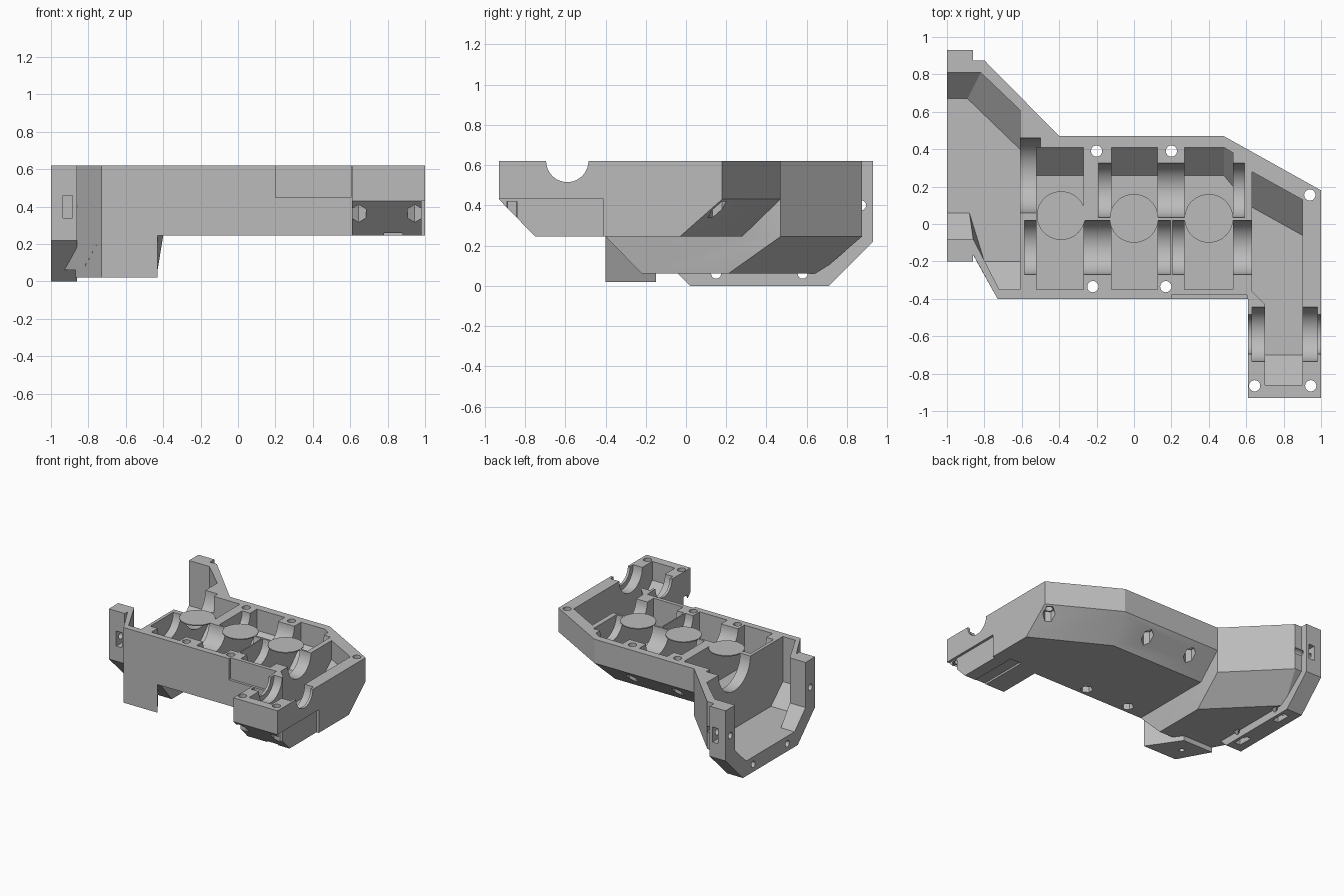
import bpy, bmesh, math
from mathutils import Matrix

cube = bpy.data.objects.get("Cube")
if cube:
    bpy.data.objects.remove(cube, do_unlink=True)

grey = bpy.data.materials.new("light_grey")
grey.use_nodes = True
grey.diffuse_color = (0.5, 0.5, 0.5, 1)
grey.node_tree.nodes["Principled BSDF"].inputs["Base Color"].default_value = (0.5, 0.5, 0.5, 1)

TOP = 0.62
OVER = 0.75


def make(name, bm):
    bmesh.ops.recalc_face_normals(bm, faces=bm.faces)
    mesh = bpy.data.meshes.new(name)
    bm.to_mesh(mesh)
    bm.free()
    mesh.materials.append(grey)
    ob = bpy.data.objects.new(name, mesh)
    bpy.context.scene.collection.objects.link(ob)
    return ob


def loft(name, rings):
    """Closed solid through rings of equal point count."""
    bm = bmesh.new()
    loops = [[bm.verts.new(p) for p in ring] for ring in rings]
    bm.faces.new(loops[0])
    bm.faces.new(loops[-1])
    n = len(loops[0])
    for a, b in zip(loops, loops[1:]):
        for i in range(n):
            j = (i + 1) % n
            bm.faces.new((a[i], a[j], b[j], b[i]))
    return make(name, bm)


def plan(points, z):
    return [(x, y, z) for x, y in points]


def side(points, x):
    return [(x, y, z) for y, z in points]


def tub(name, upper, lower, z_top, z_bend, z_floor):
    """Straight walls that bend into sloped walls above a smaller floor."""
    return loft(name, [plan(upper, z_top), plan(upper, z_bend), plan(lower, z_floor)])


def box(name, x, y, z):
    corners = [(x[0], y[0]), (x[1], y[0]), (x[1], y[1]), (x[0], y[1])]
    return loft(name, [plan(corners, z[0]), plan(corners, z[1])])


def cylinder(name, centre, radius, length, axis="Z", sides=48):
    bm = bmesh.new()
    turn = Matrix.Rotation(math.pi / 2, 4, "Y") if axis == "X" else Matrix()
    bmesh.ops.create_cone(bm, cap_ends=True, segments=sides, radius1=radius, radius2=radius,
                          depth=length, matrix=Matrix.Translation(centre) @ turn)
    return make(name, bm)


def rod(name, x0, x1, y, z, radius, sides=48):
    return cylinder(name, ((x0 + x1) / 2, y, z), radius, x1 - x0, "X", sides)


def combine(target, tool, mode):
    tool.hide_render = True
    mod = target.modifiers.new("cut", "BOOLEAN")
    mod.operation = mode
    mod.solver = "EXACT"
    mod.object = tool
    bpy.context.view_layer.objects.active = target
    bpy.ops.object.modifier_apply(modifier=mod.name)
    bpy.data.objects.remove(tool, do_unlink=True)


# Main housing with the front leg
housing = tub("gearbox_housing",
              [(-.6, .47), (.48, .47), (1, .18), (1, -.93), (.61, -.93), (.61, -.4), (-.6, -.4)],
              [(-.6, .28), (.43, .28), (1, -.03), (1, -.75), (.61, -.75), (.61, -.4), (-.6, -.4)],
              TOP, .43, .245)

# Deep bell, its mounting flange and the lower lug
bell = tub("bell",
           [(-.95, .875), (-.8, .875), (-.4, .47), (-.4, -.4), (-.73, -.4), (-.95, 0)],
           [(-.95, .66), (-.88, .66), (-.43, .21), (-.43, -.22), (-.83, -.22), (-.95, 0)],
           TOP, .245, .06)
octagon = [(-.2, TOP), (-.2, .22), (.02, 0), (.71, 0), (.93, .22), (.93, TOP)]
flange = loft("flange", [side(octagon, -1), side(octagon, -.86)])
foot = [(-.43, -.4), (-.73, -.4), (-.868, -.15), (-.6, -.15)]
lug = loft("lug", [plan(foot, .02), plan(foot, .28)])
for part in (bell, flange, lug):
    combine(housing, part, "UNION")

cuts = []

# Bell cavity, open at the flange end
cuts.append(tub("bell_cavity",
                [(-1.1, .81), (-.82, .81), (-.61, .61), (-.61, -.35), (-.72, -.35), (-.86, -.08), (-1.1, -.08)],
                [(-1.1, .67), (-.89, .67), (-.61, .4), (-.61, -.2), (-.8, -.2), (-.88, .06), (-1.1, .06)],
                OVER, .26, .12))

# Gear pockets
for x0, x1, bevel in ((-.52, -.27, 0), (-.12, .125, 0), (.27, .53, .03)):
    cuts.append(tub("gear_pocket",
                    [(x0, -.35), (x1, -.35), (x1, .41 - bevel), (x1 - .05, .41), (x0, .41)],
                    [(x0, -.35), (x1, -.35), (x1, .26 - bevel * 2), (x1 - .05, .26), (x0, .26)],
                    OVER, .45, .3))

# Side pocket running into the leg
cuts.append(tub("leg_pocket",
                [(.63, .28), (.9, .13), (.9, -.86), (.7, -.86), (.7, -.43), (.63, -.36)],
                [(.63, .09), (.9, -.06), (.9, -.7), (.7, -.7), (.7, -.43), (.63, -.36)],
                OVER, .47, .3))

# Bearing seats and shaft openings
for x0, x1, y, r in ((-.585, .195, -.125, .145), (.205, .67, -.125, .145),
                     (-.19, .59, .18, .145), (-.65, -.5, .26, .2),
                     (.63, .98, -.59, .145), (.55, 1.1, -.59, .105)):
    cuts.append(rod("bearing_seat", x0, x1, y, TOP, r))

# Vertical bolts with hexagonal nut pockets underneath
for x, y in ((-.2, .39), (.2, .39), (.94, .155), (-.22, -.335), (.17, -.335),
             (.645, -.865), (.945, -.865)):
    cuts.append(cylinder("bolt_hole", (x, y, .4), .03, 1, sides=24))
    low = -.1 if x > -.21 else .1
    cuts.append(cylinder("nut_pocket", (x, y, (low + .42) / 2), .046, .42 - low, sides=6))

# Flange bolts and nut slots
for y, outer in ((-.14, -.3), (.87, 1)):
    cuts.append(rod("flange_hole", -1.1, -.8, y, .4, .025, 24))
    inner = y + math.copysign(.03, .365 - y)
    cuts.append(box("nut_slot", (-.935, -.885), sorted((outer, inner)), (.34, .46)))
for y in (.15, .58):
    cuts.append(rod("flange_hole", -1.1, -.84, y, .06, .025, 24))
    cuts.append(box("nut_slot", (-.935, -.885), (y - .06, y + .06), (-.1, .09)))

# Shallow outer recesses and the lug screw hole
cuts.append(box("front_recess", (.2, .605), (-.5, -.38), (.45, OVER)))
cuts.append(box("leg_side_recess", (.98, 1.1), (-1, -.41), (.1, .43)))
cuts.append(box("leg_slot", (.78, .88), (-.78, -.35), (.1, .26)))
cuts.append(cylinder("lug_hole", (-.68, -.27, 0), .02, .16, sides=16))

for cutter in cuts:
    combine(housing, cutter, "DIFFERENCE")

# Thin round covers level with the rim
discs = [cylinder("round_cover", (x, y, TOP - .004), .13, .008)
         for x, y in ((-.39, .045), (0, .03), (.4, .03))]

bpy.ops.object.select_all(action="DESELECT")
for ob in [housing] + discs:
    ob.select_set(True)
bpy.context.view_layer.objects.active = housing
bpy.ops.object.shade_smooth_by_angle(angle=math.radians(25))
